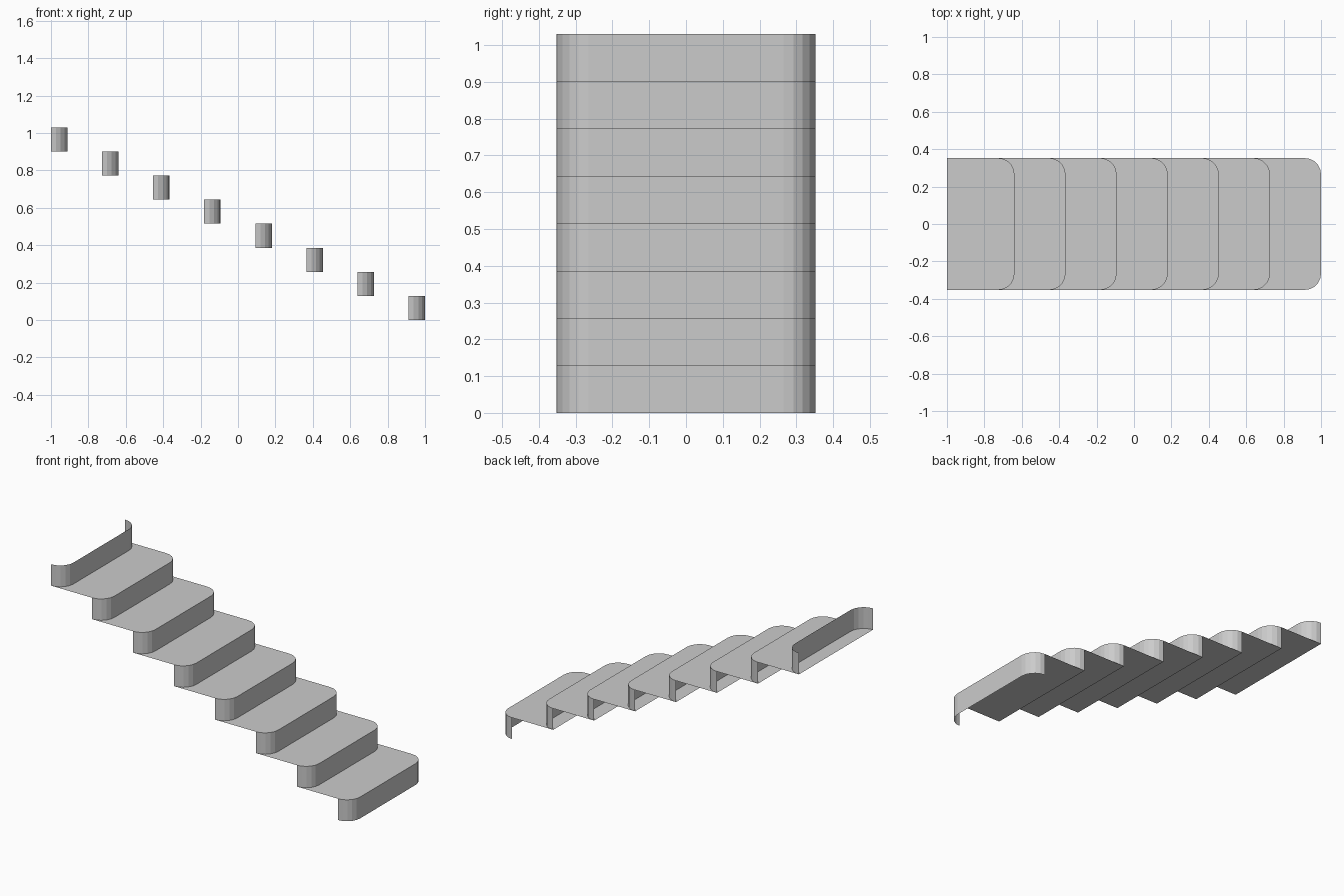
import bpy
from math import sin, cos, pi

if "Cube" in bpy.data.objects:
    bpy.data.objects.remove(bpy.data.objects["Cube"])

STEPS = 8           # risers; one fewer treads
RISE = 1.03 / STEPS
HALF_W = 0.3525
R = 0.088           # rounded nosing corner
RUN = (2 - R) / (STEPS - 1)
SEGS = 5


def nosing(x):
    """Rounded front outline of a step, its open back ends at x."""
    right = [(x + R * sin(k * pi / 2 / SEGS),
              -HALF_W + R * (1 - cos(k * pi / 2 / SEGS))) for k in range(SEGS + 1)]
    return right + [(px, -py) for px, py in reversed(right)]


def add(name, verts, faces):
    me = bpy.data.meshes.new(name)
    me.from_pydata(verts, [], faces)
    ob = bpy.data.objects.new(name, me)
    bpy.context.collection.objects.link(ob)


for i in range(STEPS):
    x = 1 - R - i * RUN
    z0, z1 = i * RISE, (i + 1) * RISE
    path = nosing(x)
    n = len(path)

    # Riser: thin sheet wrapped around the nosing
    add(f"riser_{i + 1}",
        [(px, py, z0) for px, py in path] + [(px, py, z1) for px, py in path],
        [(k, k + 1, n + k + 1, n + k) for k in range(n - 1)])

    # Tread: thin sheet running back to the ends of the next riser
    if i < STEPS - 1:
        outline = path + [(x - RUN, HALF_W), (x - RUN, -HALF_W)]
        add(f"tread_{i + 1}", [(px, py, z1) for px, py in outline],
            [tuple(range(n + 2))])
